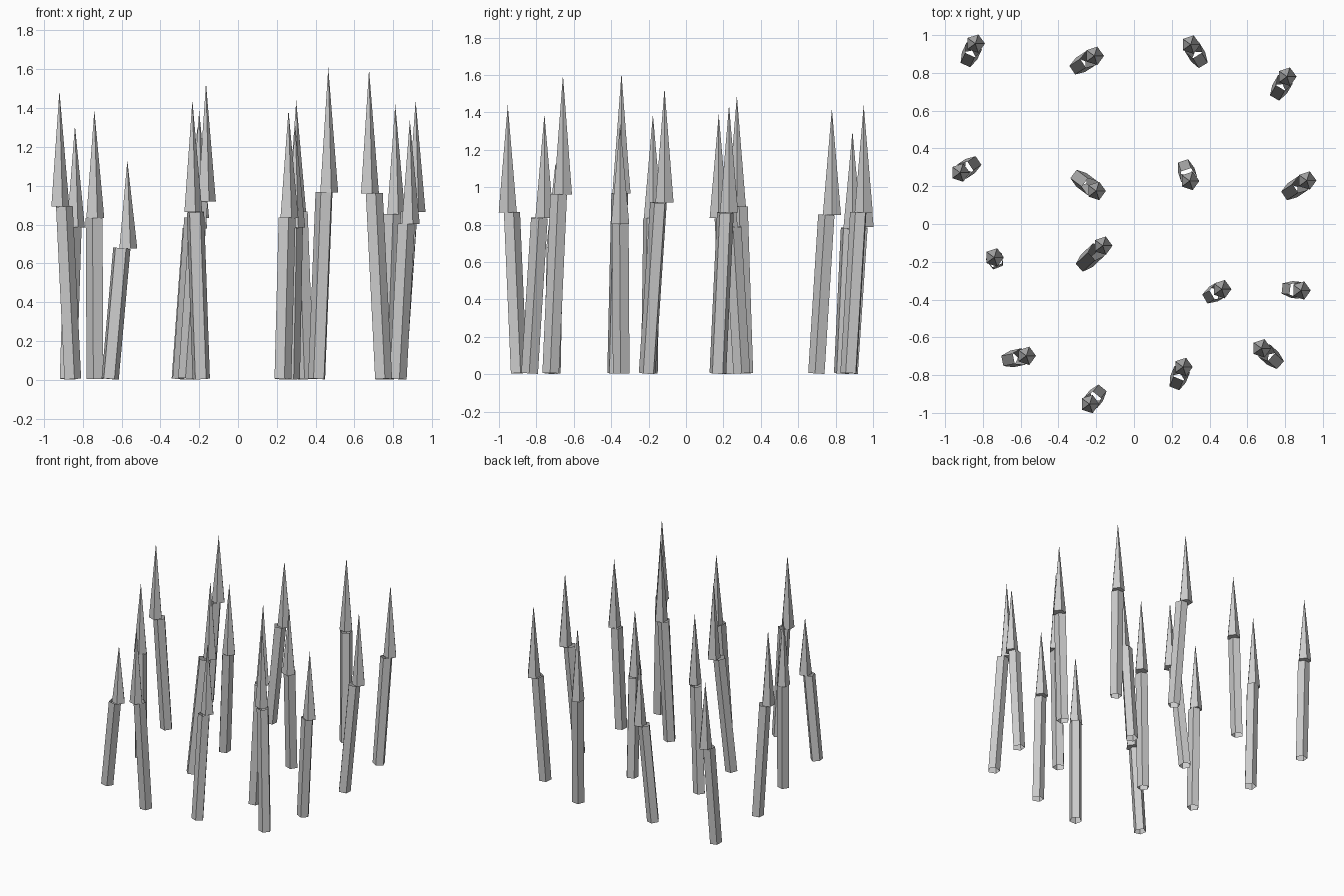
import bpy, bmesh, math
from mathutils import Matrix, Vector

if "Cube" in bpy.data.objects:
    bpy.data.objects.remove(bpy.data.objects["Cube"])

SHAFT_R, TIP_R, SIDES = 0.047, 0.051, 5
SHAFT_SHARE = 0.6      # part of the total height taken by the shaft

# base x, base y, tip x, tip y, total height
STAKES = [
    (-0.877, 0.876, -0.84, 0.955, 1.31),
    (-0.295, 0.835, -0.21, 0.89, 1.30),
    (0.347, 0.872, 0.30, 0.95, 1.44),
    (0.763, 0.70, 0.81, 0.78, 1.42),
    (-0.855, 0.315, -0.92, 0.272, 1.49),
    (-0.29, 0.242, -0.20, 0.175, 1.39),
    (0.272, 0.298, 0.295, 0.228, 1.31),
    (0.826, 0.17, 0.915, 0.23, 1.44),
    (-0.733, -0.195, -0.74, -0.177, 1.39),
    (-0.262, -0.206, -0.165, -0.115, 1.53),
    (0.408, -0.378, 0.465, -0.345, 1.61),
    (0.822, -0.345, 0.885, -0.352, 1.34),
    (-0.66, -0.717, -0.57, -0.698, 1.13),
    (-0.19, -0.897, -0.235, -0.953, 1.44),
    (0.228, -0.835, 0.26, -0.757, 1.39),
    (0.747, -0.722, 0.675, -0.658, 1.60),
]


def add_prism(name, r_bottom, r_top, height, capped, matrix):
    """Five-sided cone or tube standing on its origin, one corner towards +x."""
    bm = bmesh.new()
    bmesh.ops.create_cone(bm, cap_ends=capped, segments=SIDES,
                          radius1=r_bottom, radius2=r_top, depth=height)
    bmesh.ops.remove_doubles(bm, verts=bm.verts, dist=1e-5)
    # Put a corner exactly on +x
    v = min(bm.verts, key=lambda v: v.co.z)
    turn = Matrix.Rotation(-math.atan2(v.co.y, v.co.x), 4, 'Z')
    bm.transform(matrix @ Matrix.Translation((0, 0, height / 2)) @ turn)
    mesh = bpy.data.meshes.new(name)
    bm.to_mesh(mesh)
    bm.free()
    bpy.context.collection.objects.link(bpy.data.objects.new(name, mesh))


for i, (bx, by, tx, ty, h) in enumerate(STAKES, 1):
    # Leaning open shaft, one corner facing the way it leans
    base = Vector((bx, by, 0.005))
    lean = Vector((tx - bx, ty - by, 0)) * 2 / 3
    axis = lean + Vector((0, 0, SHAFT_SHARE * h - base.z))
    azimuth = math.atan2(lean.y, lean.x)
    tilt = math.atan2(lean.length, axis.z)
    add_prism(f"shaft_{i:02d}", SHAFT_R, SHAFT_R, axis.length, False,
              Matrix.Translation(base) @ Matrix.Rotation(azimuth, 4, 'Z')
              @ Matrix.Rotation(tilt, 4, 'Y'))
    # Upright pointed tip
    add_prism(f"tip_{i:02d}", TIP_R, 0, (1 - SHAFT_SHARE) * h, True,
              Matrix.Translation((tx, ty, SHAFT_SHARE * h)))
